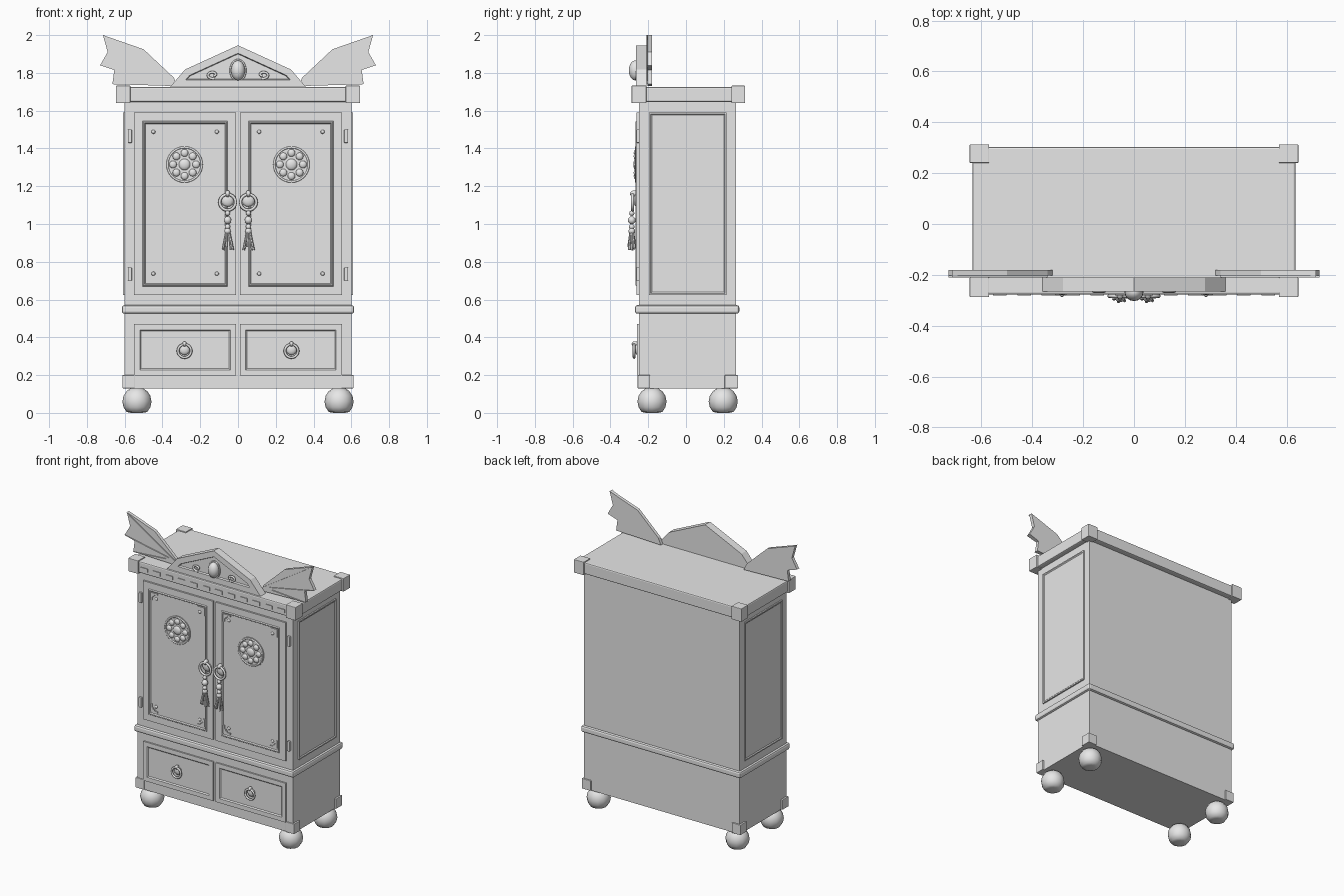
import bpy, bmesh, math
from mathutils import Vector, Matrix

old = bpy.data.objects.get("Cube")
if old:
    bpy.data.objects.remove(old, do_unlink=True)

mat = bpy.data.materials.new("light grey")
mat.use_nodes = True
GREY = (0.8, 0.8, 0.8, 1)
mat.diffuse_color = GREY
mat.node_tree.nodes["Principled BSDF"].inputs["Base Color"].default_value = GREY

SIDES = ((1, "left"), (-1, "right"))


def finish(bm, name, bevel=0, smooth=False):
    bmesh.ops.recalc_face_normals(bm, faces=bm.faces)
    me = bpy.data.meshes.new(name)
    bm.to_mesh(me)
    bm.free()
    me.materials.append(mat)
    if smooth:
        me.shade_smooth()
        me.set_sharp_from_angle(angle=math.radians(50))
    ob = bpy.data.objects.new(name, me)
    bpy.context.collection.objects.link(ob)
    if bevel:
        mod = ob.modifiers.new("edge", "BEVEL")
        mod.width, mod.segments = bevel, 2
    return ob


def box(name, x, y, z, bevel=0, face=None, steps=()):
    """Box between pairs of limits; steps inset the face that points along 'face'."""
    bm = bmesh.new()
    bmesh.ops.create_cube(bm, size=1)
    lims = [sorted(p) for p in (x, y, z)]
    for v in bm.verts:
        v.co = [lims[i][v.co[i] > 0] for i in range(3)]
    if face:
        bm.normal_update()
        front = max(bm.faces, key=lambda f: f.normal.dot(Vector(face)))
        for width, depth in steps:
            bmesh.ops.inset_region(bm, faces=[front], thickness=width, depth=depth,
                                   use_even_offset=True)
    return finish(bm, name, bevel)


def prism(name, pts, y0, y1, steps=()):
    """Outline in x and z, extruded from front y0 to back y1."""
    bm = bmesh.new()
    f = bm.faces.new([bm.verts.new((px, y1, pz)) for px, pz in pts])
    ext = bmesh.ops.extrude_face_region(bm, geom=[f])
    bmesh.ops.translate(bm, vec=(0, y0 - y1, 0),
                        verts=[g for g in ext["geom"] if isinstance(g, bmesh.types.BMVert)])
    bmesh.ops.recalc_face_normals(bm, faces=bm.faces)
    front = min(bm.faces, key=lambda f: f.calc_center_median().y)
    for width, depth in steps:
        bmesh.ops.inset_region(bm, faces=[front], thickness=width, depth=depth,
                               use_even_offset=True)
    return finish(bm, name)


def ball(name, at, size, seg=12, floor=None):
    bm = bmesh.new()
    bmesh.ops.create_uvsphere(bm, u_segments=seg, v_segments=seg * 2 // 3, radius=1)
    for v in bm.verts:
        v.co = Vector(at) + Vector([c * s for c, s in zip(v.co, size)])
        if floor is not None:
            v.co.z = max(v.co.z, floor)
    return finish(bm, name, smooth=True)


def rod(name, a, b, r0, r1, seg=8):
    a, b = Vector(a), Vector(b)
    bm = bmesh.new()
    rot = (b - a).to_track_quat("Z", "Y").to_matrix().to_4x4()
    bmesh.ops.create_cone(bm, cap_ends=True, segments=seg, radius1=r0, radius2=r1,
                          depth=(b - a).length, matrix=Matrix.Translation((a + b) / 2) @ rot)
    return finish(bm, name, smooth=True)


def tube(name, pts, radius, closed=False):
    """Round tube along a path, turned into a mesh."""
    cu = bpy.data.curves.new(name, "CURVE")
    cu.dimensions = "3D"
    cu.bevel_depth, cu.bevel_resolution = radius, 2
    sp = cu.splines.new("POLY")
    sp.points.add(len(pts) - 1)
    for p, co in zip(sp.points, pts):
        p.co = (*co, 1)
    sp.use_cyclic_u = closed
    tmp = bpy.data.objects.new(name, cu)
    bpy.context.collection.objects.link(tmp)
    bpy.context.view_layer.update()
    me = bpy.data.meshes.new_from_object(tmp)
    bpy.data.objects.remove(tmp, do_unlink=True)
    bm = bmesh.new()
    bm.from_mesh(me)
    return finish(bm, name, smooth=True)


def ring(name, x, y, z, r, thick, n=20):
    turn = [2 * math.pi * i / n for i in range(n)]
    return tube(name, [(x + r * math.cos(a), y, z + r * math.sin(a)) for a in turn], thick, True)


# Carcass and mouldings
box("cabinet_body", (-0.6, 0.6), (-0.25, 0.265), (0.13, 1.66))
box("waist_moulding", (-0.615, 0.615), (-0.27, 0.282), (0.525, 0.57), 0.012)
box("cornice", (-0.635, 0.635), (-0.277, 0.303), (1.645, 1.725), 0.008)
for i in range(12):
    cx = (i - 5.5) * 0.096
    box("cornice_dentil", (cx - 0.027, cx + 0.027), (-0.282, -0.27), (1.665, 1.69))

# Corner blocks and ball feet
for s, side in SIDES:
    for end, ya, yb, yc, yd, fy in (("front", -0.288, -0.21, -0.256, -0.19, -0.18),
                                    ("back", 0.24, 0.313, 0.205, 0.275, 0.197)):
        box(f"cornice_block_{end}_{side}", (s * 0.57, s * 0.646), (ya, yb), (1.64, 1.732), 0.003)
        box(f"base_block_{end}_{side}", (s * 0.545, s * 0.612), (yc, yd), (0.13, 0.2), 0.003)
        ball(f"foot_{end}_{side}", (s * 0.535, fy, 0.06), (0.077, 0.077, 0.078), 12, 0)

for s, side in SIDES:
    # Side panel
    box(f"side_panel_{side}", (s * 0.59, s * 0.609), (-0.195, 0.215), (0.625, 1.59),
        0, (s, 0, 0), ((0.008, 0), (0.006, -0.005)))
    # Door with a moulded panel
    box(f"door_{side}", (s * 0.01, s * 0.55), (-0.262, -0.24), (0.625, 1.59), 0,
        (0, -1, 0), ((0.045, 0), (0.005, 0.006), (0.005, 0), (0.005, -0.008)))
    # Drawer with a raised field
    box(f"drawer_{side}", (s * 0.01, s * 0.55), (-0.26, -0.24), (0.197, 0.47), 0,
        (0, -1, 0), ((0.03, 0), (0.007, -0.007), (0.004, 0)))
    # Hinges
    for hz in (0.735, 1.465):
        box(f"hinge_{side}", (s * 0.562, s * 0.582), (-0.264, -0.245), (hz - 0.035, hz + 0.035), 0.003)

    # Corner brackets and studs on the door
    for cx, dx in ((0.072, 1), (0.488, -1)):
        for cz, dz in ((0.697, 1), (1.528, -1)):
            ell = [(0, 0), (0.055, 0), (0.055, 0.01), (0.03, 0.01), (0.03, 0.02), (0.02, 0.02),
                   (0.02, 0.03), (0.01, 0.03), (0.01, 0.055), (0, 0.055)]
            prism(f"door_bracket_{side}", [(s * (cx + dx * u), cz + dz * w) for u, w in ell],
                  -0.267, -0.255)
            ball(f"door_stud_{side}", (s * (cx + dx * 0.04), -0.26, cz + dz * 0.04),
                 (0.011, 0.008, 0.011), 8)

    # Flower medallion
    mx, mz = s * 0.283, 1.315
    rod(f"medallion_disc_{side}", (mx, -0.25, mz), (mx, -0.265, mz), 0.1, 0.1, 32)
    ring(f"medallion_rim_{side}", mx, -0.264, mz, 0.091, 0.006, 32)
    ball(f"medallion_centre_{side}", (mx, -0.265, mz), (0.03, 0.014, 0.03))
    for i in range(8):
        a = i * math.pi / 4
        ball(f"medallion_petal_{side}", (mx + 0.061 * math.cos(a), -0.265, mz + 0.061 * math.sin(a)),
             (0.02, 0.012, 0.02))

    # Door ring and tassel
    hx = s * 0.055
    ball(f"handle_plate_{side}", (hx, -0.262, 1.125), (0.034, 0.016, 0.034))
    ring(f"door_ring_{side}", hx, -0.283, 1.115, 0.042, 0.008)
    ball(f"handle_knob_{side}", (hx, -0.275, 1.16), (0.014, 0.022, 0.018))
    for bz, br in ((1.057, 0.014), (1.02, 0.021), (0.985, 0.015), (0.962, 0.018)):
        ball(f"tassel_bead_{side}", (hx, -0.287, bz), (br, br, br), 10)
    for i in range(7):
        a = 2 * math.pi * i / 7
        u, w = math.cos(a), math.sin(a)
        low = 0.862 + 0.008 * (i % 3)
        rod(f"tassel_strand_{side}", (hx + 0.009 * u, -0.287 + 0.008 * w, 0.96),
            (hx + 0.027 * u, -0.287 + 0.018 * w, low), 0.005, 0.007, 6)

    # Drawer ring
    ball(f"drawer_plate_{side}", (mx, -0.258, 0.335), (0.028, 0.013, 0.028))
    ring(f"drawer_ring_{side}", mx, -0.275, 0.328, 0.035, 0.007)
    ball(f"drawer_knob_{side}", (mx, -0.27, 0.365), (0.011, 0.018, 0.014))

    # Wing with ribs running out to the tips
    tips = [(0.715, 2.0), (0.73, 1.84), (0.665, 1.74)]
    root = (0.345, 1.755)
    wing = [(0.32, 1.73), (0.34, 1.775), (0.5, 1.925), tips[0], (0.69, 1.91), tips[1],
            (0.655, 1.815), tips[2]]
    prism(f"wing_{side}", [(s * u, w) for u, w in wing], -0.203, -0.18)
    for u, w in tips:
        d = Vector((u - root[0], w - root[1])).normalized() * 0.009
        rib = [(root[0] - d.y, root[1] + d.x), (root[0] + d.y, root[1] - d.x), (u, w)]
        prism(f"wing_rib_{side}", [(s * p, q) for p, q in rib], -0.21, -0.195)

    # Curl beside the gem
    curl = []
    for i in range(22):
        a = -0.6 * math.pi + i * 0.095 * math.pi
        r = 0.034 - 0.0012 * i
        curl.append((s * (0.132 + r * math.cos(a)), -0.264, 1.79 + 0.65 * r * math.sin(a)))
    tube(f"pediment_curl_{side}", curl, 0.007)

# Pediment with a recessed field, and its oval gem
prism("pediment", [(-0.36, 1.725), (-0.28, 1.818), (0, 1.946), (0.28, 1.818), (0.36, 1.725)],
      -0.266, -0.21, ((0.038, 0), (0.004, -0.012)))
ball("pediment_gem", (0, -0.268, 1.813), (0.037, 0.035, 0.053), 16)
ring_pts = [(0.04 * math.cos(a), -0.258, 1.813 + 0.056 * math.sin(a))
            for a in [2 * math.pi * i / 24 for i in range(24)]]
tube("gem_setting", ring_pts, 0.005, True)
